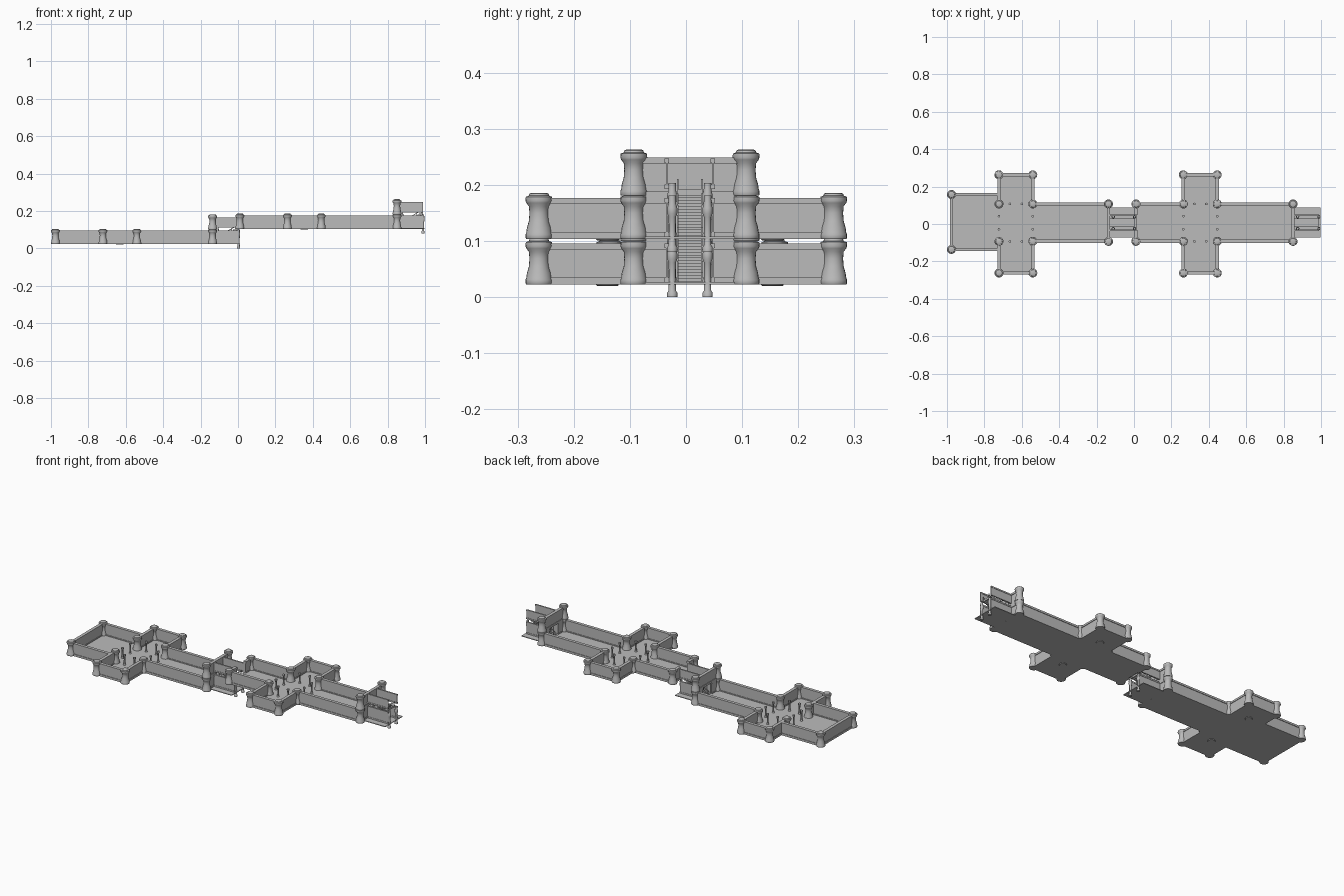
import bpy, bmesh, math

if "Cube" in bpy.data.objects:
    bpy.data.objects.remove(bpy.data.objects["Cube"], do_unlink=True)

stone = bpy.data.materials.new("grey stone")
stone.use_nodes = True
GREY = (0.5, 0.5, 0.5, 1)
stone.diffuse_color = GREY
stone.node_tree.nodes["Principled BSDF"].inputs["Base Color"].default_value = GREY

MID = 0.007          # corridor centre line
SIDE = 0.1           # corridor half width
FAR = 0.256          # distance to outer walls of the side rooms
LEVEL = 0.081        # storey height
BASE = 0.023
SHIFT = 0.986        # distance between the two storeys along x


def add_box(bm, x0, x1, y0, y1, z0, z1):
    vs = bmesh.ops.create_cube(bm, size=1)["verts"]
    for v in vs:
        v.co = ((x0 + x1) / 2 + v.co.x * (x1 - x0),
                (y0 + y1) / 2 + v.co.y * (y1 - y0),
                (z0 + z1) / 2 + v.co.z * (z1 - z0))


def finish(bm, name, smooth=False):
    mesh = bpy.data.meshes.new(name)
    bm.to_mesh(mesh)
    bm.free()
    mesh.materials.append(stone)
    ob = bpy.data.objects.new(name, mesh)
    bpy.context.collection.objects.link(ob)
    if smooth:
        bpy.ops.object.select_all(action='DESELECT')
        ob.select_set(True)
        bpy.context.view_layer.objects.active = ob
        bpy.ops.object.shade_smooth_by_angle(angle=math.radians(35))
    return ob


def boxes(name, items):
    bm = bmesh.new()
    for item in items:
        add_box(bm, *item)
    finish(bm, name)


def turned(name, places, profile, sides):
    """Lathe the (radius, height) profile at every place."""
    bm = bmesh.new()
    for x, y, z in places:
        rings = [[bm.verts.new((x + r * math.cos(2 * math.pi * i / sides),
                                y + r * math.sin(2 * math.pi * i / sides), z + h))
                  for i in range(sides)] for r, h in profile]
        for a, b in zip(rings, rings[1:]):
            for i in range(sides):
                j = (i + 1) % sides
                bm.faces.new((a[i], a[j], b[j], b[i]))
        bm.faces.new(rings[0][::-1])
        bm.faces.new(rings[-1])
    finish(bm, name, True)


def walls(name, runs, z):
    """Straight walls with a plinth and a coping."""
    items = []
    for x0, y0, x1, y1 in runs:
        for half, low, high in ((.009, 0, .012), (.006, .012, .062), (.009, .062, .073)):
            dx, dy = (half, 0) if x0 == x1 else (0, half)
            items.append((min(x0, x1) - dx, max(x0, x1) + dx,
                          min(y0, y1) - dy, max(y0, y1) + dy, z + low, z + high))
    boxes(name, items)


PILLAR = [(.023, 0), (.024, .002), (.024, .008), (.0225, .012), (.0215, .02), (.018, .032),
          (.017, .046), (.018, .058), (.0225, .064), (.024, .068), (.0235, .075),
          (.018, .077), (.017, .0805), (.014, .082)]
POST = [(.007, 0), (.007, .008), (.0045, .012), (.004, .04), (.0045, .056), (.007, .06), (.007, .068)]
STAIR_POST = [(.009, 0), (.009, .008), (.0065, .012), (.006, .04), (.0065, .062),
              (.009, .068), (.009, .078), (.007, .085), (.0065, .1)]
DISC = [(.018, 0), (.02, .002), (.02, .004)]

north, south = MID + SIDE, MID - SIDE

for number, storey in enumerate(("lower", "upper")):
    ox, z = number * SHIFT, BASE + number * LEVEL
    x_start, x_a, x_b, x_end = -.976 + ox, -.722 + ox, -.541 + ox, -.136 + ox
    x_stair = x_end + .136
    x_mid = (x_a + x_b) / 2
    room_half = .147 if number == 0 else SIDE
    ry0, ry1 = MID - room_half, MID + room_half
    if number == 0:
        ry0, ry1 = ry0 + .004, ry1 + .004
    far0, far1 = -FAR - .006, FAR + .007

    # Floors of the rooms, corridor and stair landing
    boxes(storey + "_floor", [
        (x_start, x_a, ry0, ry1, z, z + .007),
        (x_a, x_b, far0, far1, z, z + .007),
        (x_b, x_end, south, north, z, z + .007),
        (x_end, x_stair + .01, MID - .08, MID + .08, z, z + .004)])

    # Outer walls
    runs = [(x_start, ry0, x_a, ry0), (x_start, ry1, x_a, ry1),
            (x_b, south, x_end, south), (x_b, north, x_end, north)]
    for inner, outer in ((south, far0), (north, far1)):
        runs += [(x_a, inner, x_a, outer), (x_b, inner, x_b, outer),
                 (x_a, outer, x_b, outer)]
    if number == 0:
        runs.append((x_start, ry0, x_start, ry1))
    else:
        runs += [(x_start, ry0, x_start, MID - .04), (x_start, MID + .04, x_start, ry1)]
    # End walls beside the stair opening
    runs += [(x_end, south, x_end, MID - .04), (x_end, MID + .04, x_end, north)]
    walls(storey + "_walls", runs, z)
    walls(storey + "_header_wall", [(x_end, south, x_end, north)], z + LEVEL - .009)

    # Large pillars at every corner, doubled at the stair
    spots = [(x, y, z) for x in (x_a, x_b) for y in (far0, south, north, far1)]
    spots += [(x_start, y, z) for y in (ry0, ry1)]
    spots += [(x_end, y, z + k * (LEVEL - .004)) for y in (south, north) for k in (0, 1)]
    turned(storey + "_pillars", spots, PILLAR, 20)

    # Pairs of slim posts in the four doorways of the crossing
    posts = [(x, MID + s * .035, z) for x in (x_a, x_b) for s in (-1, 1)]
    posts += [(x_mid + s * .032, y, z) for y in (south, north) for s in (-1, 1)]
    turned(storey + "_doorway_posts", posts, POST, 10)
    turned(storey + "_floor_discs", [(x_mid, MID + s * .147, z - .003) for s in (-1, 1)], DISC, 16)

    # Thin walls flanking the stair, on two storeys
    sides = []
    for s in (-1, 1):
        y = MID + s * .041
        for low, high in ((.004, .073), (LEVEL + .008, LEVEL + .062)):
            sides.append((x_end, x_stair + .004, y - .002, y + .002, z + low, z + high))
            for cap in (low, high - .008):
                sides.append((x_end, x_stair + .004, y - .004, y + .004, z + cap, z + cap + .008))
    boxes(storey + "_stair_side_walls", sides)

    # Steps
    count = 16
    run, rise = (x_stair - x_end) / count, (LEVEL + .002) / count
    boxes(storey + "_steps", [
        (x_end + i * run, x_end + (i + 1) * run + .002, MID - .021, MID + .021,
         z + .005 + (i - 1) * rise, z + .005 + (i + 1) * rise) for i in range(count)])

    # Handrails and their end posts
    bm = bmesh.new()
    for s in (-1, 1):
        y = MID + s * .0215
        verts = [bm.verts.new((x, y + w, h + t))
                 for x, h in ((x_end, z + .022), (x_stair, z + LEVEL + .019))
                 for w, t in ((-.0015, 0), (.0015, 0), (.0015, .004), (-.0015, .004))]
        for i in range(4):
            j = (i + 1) % 4
            bm.faces.new((verts[i], verts[j], verts[j + 4], verts[i + 4]))
        bm.faces.new(verts[3::-1])
        bm.faces.new(verts[4:])
        for i in range(5):
            x, h = x_end + i * (x_stair - x_end) / 4, z + i * LEVEL / 4
            add_box(bm, x - .0015, x + .0015, y - .0015, y + .0015, h, h + .026)
    bmesh.ops.recalc_face_normals(bm, faces=bm.faces)
    finish(bm, storey + "_handrails")

    # Turned supports at the foot and head of the stair
    legs = [(x, MID + s * .0315, h) for s in (-1, 1)
            for x, h in ((x_stair + .003, z - BASE), (x_end + .025, z))]
    turned(storey + "_stair_supports", legs, STAIR_POST, 12)
